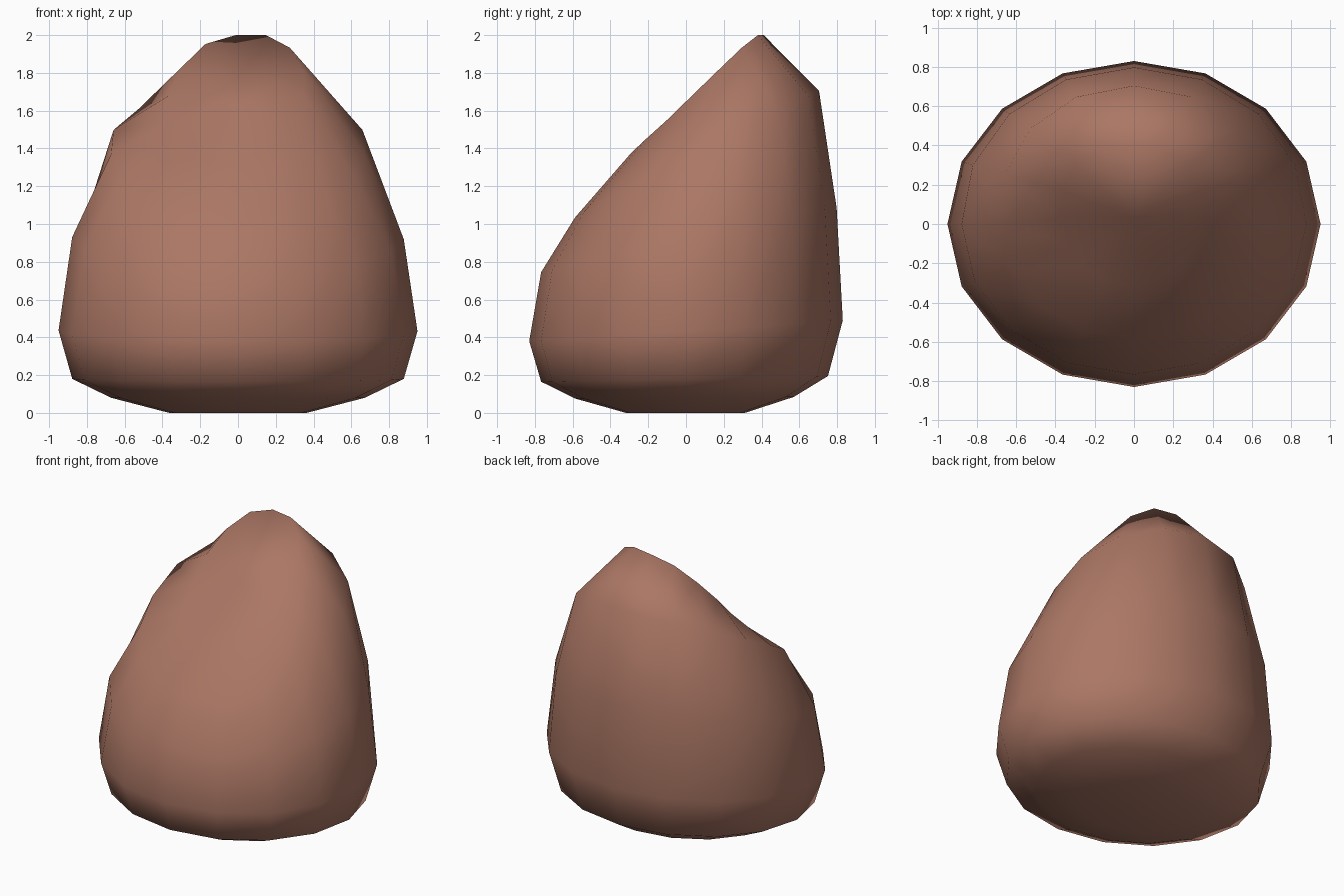
import bpy, bmesh, math

if "Cube" in bpy.data.objects:
    bpy.data.objects.remove(bpy.data.objects["Cube"])

# colour
brown = bpy.data.materials.new("reddish brown stone")
brown.diffuse_color = (0.41, 0.185, 0.13, 1)
brown.use_nodes = True
brown.node_tree.nodes["Principled BSDF"].inputs["Base Color"].default_value = brown.diffuse_color

SEG, RX, RY = 16, 0.95, 0.83
# per ring: mean height, front-to-back rise, side lift, peak direction (deg), back bulge
RINGS = [
    (0.00, 0.00, 0.00, 90, -0.02),
    (0.08, 0.004, 0.00, 90, -0.03),
    (0.18, 0.015, 0.00, 90, -0.02),
    (0.435, 0.055, 0.00, 92, 0.00),
    (0.92, 0.17, 0.005, 92, 0.04),
    (1.37, 0.335, 0.00, 90, 0.20),
    (1.64, 0.35, -0.035, 78, 0.20),
]

# boulder: squashed sphere with flat base and a peak leaning to the back
bm = bmesh.new()
rings = []
for k, (mean, rise, side, peak, bulge) in enumerate(RINGS, 1):
    r = math.sin(math.pi * k / 8)
    ring = []
    for i in range(SEG):
        a = 2 * math.pi * i / SEG
        c, s = math.cos(a), math.sin(a)
        back = max(0.0, s)
        x = RX * r * c * (1 + 0.8 * bulge * back)
        y = RY * r * s * (1 + bulge * math.sqrt(back))
        if k == 7:  # crown drifts slightly towards the back left
            x -= 0.012
            y += 0.015 * (1 + s) + 0.015 * c * c
        z = mean + rise * math.cos(a - math.radians(peak)) + side * math.cos(2 * a)
        ring.append(bm.verts.new((x, y, min(2.0, max(0.0, z)))))
    rings.append(ring)
bottom = bm.verts.new((0, 0, 0))
top = bm.verts.new((0, 0.03, 1.64))
for i in range(SEG):
    j = (i + 1) % SEG
    bm.faces.new((bottom, rings[0][j], rings[0][i]))
    bm.faces.new((top, rings[-1][i], rings[-1][j]))
    for lo, hi in zip(rings, rings[1:]):
        bm.faces.new((lo[i], lo[j], hi[j], hi[i]))
for f in bm.faces:
    f.smooth = True
bmesh.ops.recalc_face_normals(bm, faces=bm.faces)

mesh = bpy.data.meshes.new("boulder")
bm.to_mesh(mesh)
bm.free()
mesh.materials.append(brown)
rock = bpy.data.objects.new("boulder", mesh)
bpy.context.collection.objects.link(rock)
